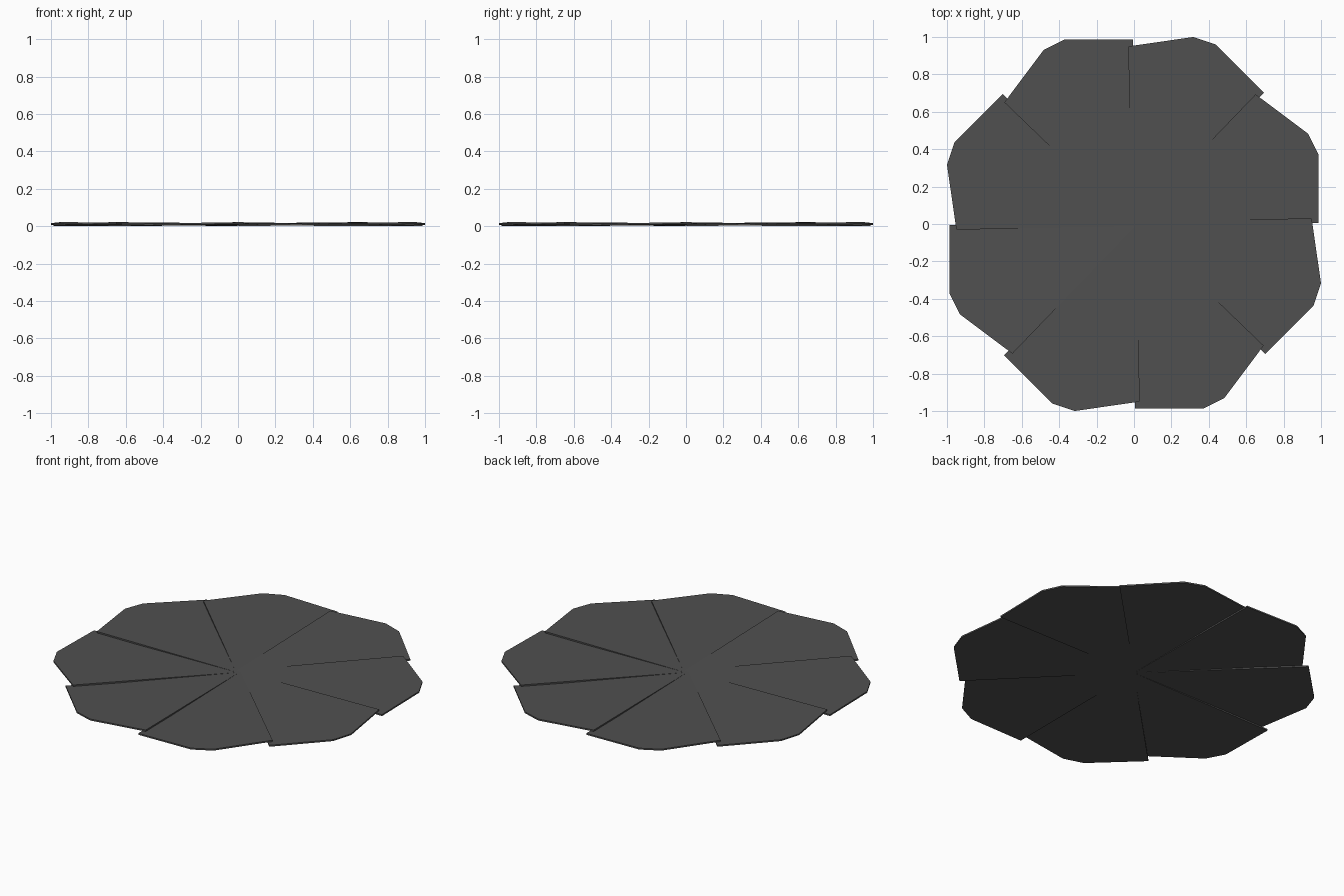
import bpy, math
from mathutils import Vector

if "Cube" in bpy.data.objects:
    bpy.data.objects.remove(bpy.data.objects["Cube"])

# Sizes of the thin overlapping blades
COUNT = 8
THICK = 0.009
RISE = 0.013   # height difference between the two long edges at the rim

# Outline of one blade, seen from above
outline = [(0.0, 0.0), (-0.005, 0.987), (-0.37, 0.987),
           (-0.483, 0.931), (-0.693, 0.65), (-0.009, -0.009)]

# Tilt each blade about its own radial axis so neighbours overlap in a ring
mid = math.radians(112.5)
side = Vector((-math.sin(mid), math.cos(mid)))
offs = [side.dot(Vector(p)) for p in outline]
slope = RISE / (max(offs) - min(offs))
low = min(offs)

n = len(outline)
verts = [(x, y, (o - low) * slope) for (x, y), o in zip(outline, offs)]
verts += [(x, y, z + THICK) for x, y, z in verts]
faces = [tuple(reversed(range(n))), tuple(range(n, 2 * n))]
faces += [(i, (i + 1) % n, (i + 1) % n + n, i + n) for i in range(n)]

mesh = bpy.data.meshes.new("blade")
mesh.from_pydata(verts, [], faces)
mesh.update()

# Dark grey finish
mat = bpy.data.materials.new("dark_grey")
mat.diffuse_color = (0.08, 0.08, 0.08, 1)
mat.use_nodes = True
mat.node_tree.nodes["Principled BSDF"].inputs["Base Color"].default_value = mat.diffuse_color
mesh.materials.append(mat)

# Ring of blades
for i in range(COUNT):
    blade = bpy.data.objects.new(f"blade_{i + 1}", mesh)
    blade.rotation_euler.z = i * math.tau / COUNT
    bpy.context.collection.objects.link(blade)
